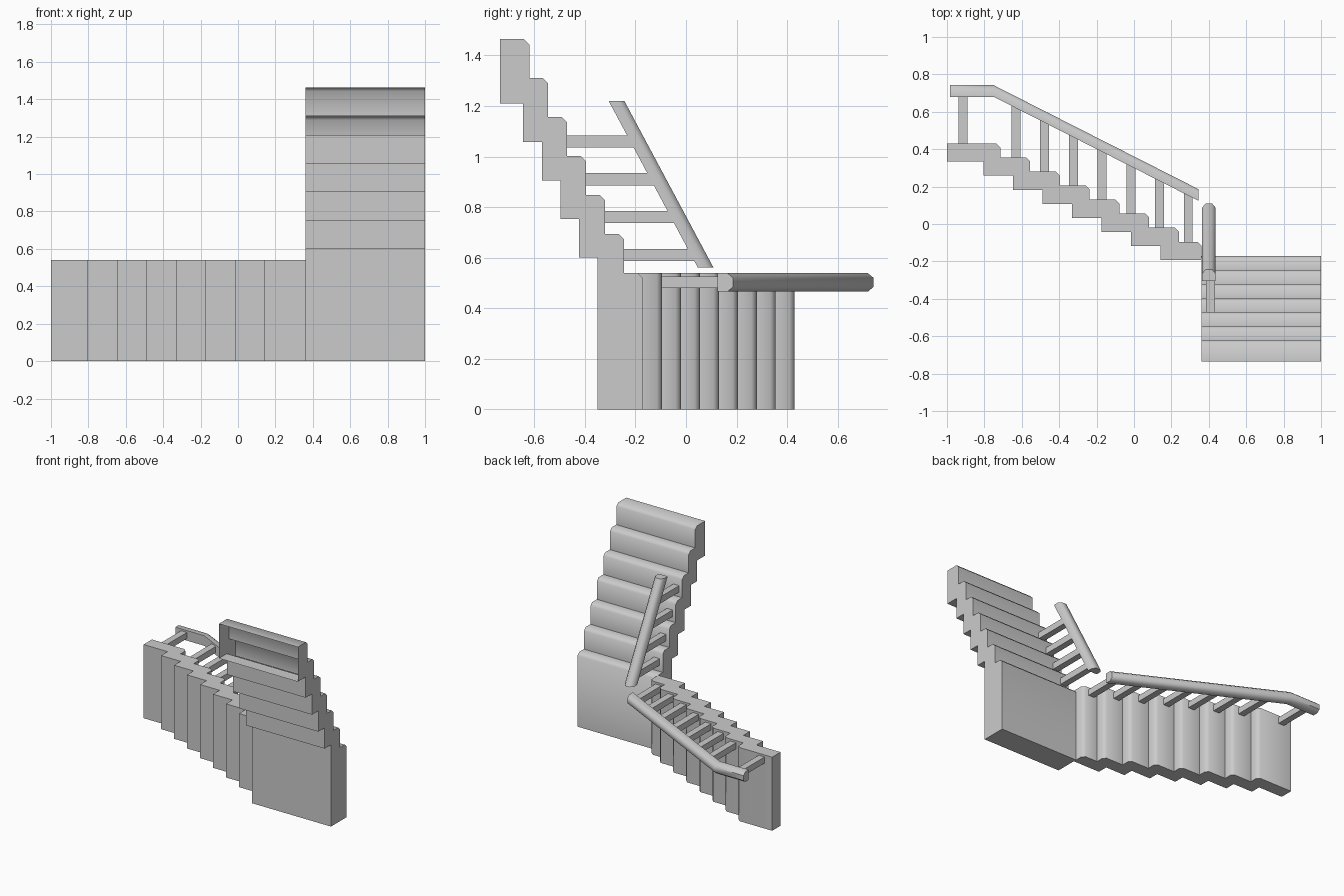
import bpy, bmesh, math
from mathutils import Vector

cube = bpy.data.objects.get("Cube")
if cube:
    bpy.data.objects.remove(cube)

GREY = (0.6, 0.6, 0.6, 1)
mat = bpy.data.materials.new("plain_grey")
mat.use_nodes = True
mat.diffuse_color = GREY
mat.node_tree.nodes["Principled BSDF"].inputs["Base Color"].default_value = GREY


def loft(name, rings, open_dir=None, open_at=0):
    """Skin matching rings, cap both ends, optionally leave one flat side open."""
    bm = bmesh.new()
    loops = [[bm.verts.new(p) for p in ring] for ring in rings]
    n = len(loops[0])
    for a, b in zip(loops, loops[1:]):
        for i in range(n):
            j = (i + 1) % n
            bm.faces.new((a[i], a[j], b[j], b[i]))
    bm.faces.new(loops[0])
    bm.faces.new(loops[-1])
    bmesh.ops.recalc_face_normals(bm, faces=bm.faces)
    if open_dir:
        gone = [f for f in bm.faces if f.normal.dot(open_dir) > 0.9
                and f.calc_center_median().dot(open_dir) > open_at]
        bmesh.ops.delete(bm, geom=gone, context="FACES")
    me = bpy.data.meshes.new(name)
    bm.to_mesh(me)
    bm.free()
    me.materials.append(mat)
    ob = bpy.data.objects.new(name, me)
    bpy.context.collection.objects.link(ob)
    bpy.ops.object.select_all(action="DESELECT")
    ob.select_set(True)
    bpy.context.view_layer.objects.active = ob
    bpy.ops.object.shade_smooth_by_angle(angle=math.radians(50))
    return ob


def box(name, lo, hi):
    rect = [(lo[0], lo[1]), (hi[0], lo[1]), (hi[0], hi[1]), (lo[0], hi[1])]
    return loft(name, [[(x, y, z) for x, y in rect] for z in (lo[2], hi[2])])


RISE = 0.075
NOSE = 0.021

# Lower flight with landing: side profile in (y, z), swept across x
prof = [(-0.35, 0), (-0.17, 0)]
for i in range(7):
    y, z = -0.17 - RISE * i, 0.54 + 0.154 * i
    prof += [(y, z - NOSE), (y - NOSE, z)]
    prof.append((y - RISE, z) if i < 6 else (-0.735, z))
prof.append((-0.735, 1.21))
for i in range(4, -1, -1):
    y, z = -0.35 - 0.0735 * i, 0.6 + 0.1525 * i
    if i < 4:
        prof.append((y - 0.0735, z + 0.1525))
        prof.append((y - 0.0735, z))
    else:
        prof.append((y, z))
        prof[-1] = (-0.644, z)
# the underside of the lowest tread is open where it meets the floor
prof.append((-0.35, 0.6))
clean = [p for i, p in enumerate(prof) if p != prof[i - 1]]
loft("lower_flight", [[(x, y, z) for y, z in clean] for x in (0.36, 1.0)],
     Vector((0, -1, 0)), 0.7)

# Upper flight: side profile in (x, y), swept across z
prof = [(0.36, -0.192)]
for i in range(8):
    x = 0.36 if i == 0 else 0.24 - 0.159 * (i - 1)
    nx = 0.24 - 0.159 * i if i < 7 else -1.0
    y = -0.095 + RISE * i
    prof += [(x, y - NOSE), (x - NOSE, y), (nx, y)]
prof.append((-1.0, 0.333))
for i in range(7):
    x, y = -0.805 + 0.158 * i, 0.333 - RISE * i
    prof += [(x, y), (x, y - RISE)]
loft("upper_flight", [[(x, y, z) for x, y in prof] for z in (0, 0.54)])

# Handrails: flat underneath, rounded on top
SECTION = [(-0.037, -0.031), (0.037, -0.031), (0.037, 0.008),
           (0.018, 0.031), (-0.018, 0.031), (-0.037, 0.008)]
loft("upper_handrail", [[(x, y + h, 0.502 + w) for w, h in SECTION]
     for x, y in ((-0.985, 0.711), (-0.75, 0.711), (0.345, 0.155))])
loft("lower_handrail", [[(0.4 + w, y + h, z) for w, h in SECTION]
     for y, z in ((0.078, 0.56), (-0.275, 1.22))])

# Balusters, one per tread, ending inside the rails
B = 0.024
box("upper_baluster_top", (-0.915 - B, 0.43, 0.48), (-0.915 + B, 0.69, 0.525))
for i in range(7):
    x = 0.29 - 0.1535 * i
    rail_y = 0.155 + (0.345 - x) * 0.508
    box(f"upper_baluster_{i + 1}", (x - B, -0.095 + RISE * i, 0.48),
        (x + B, rail_y - 0.01, 0.525))
for i in range(4):
    z = 0.61 + 0.15 * i
    rail_y = 0.078 - (z - 0.56) * 0.535
    box(f"lower_baluster_{i + 1}", (0.385, -0.245 - RISE * i, z - B),
        (0.432, rail_y - 0.01, z + B))
